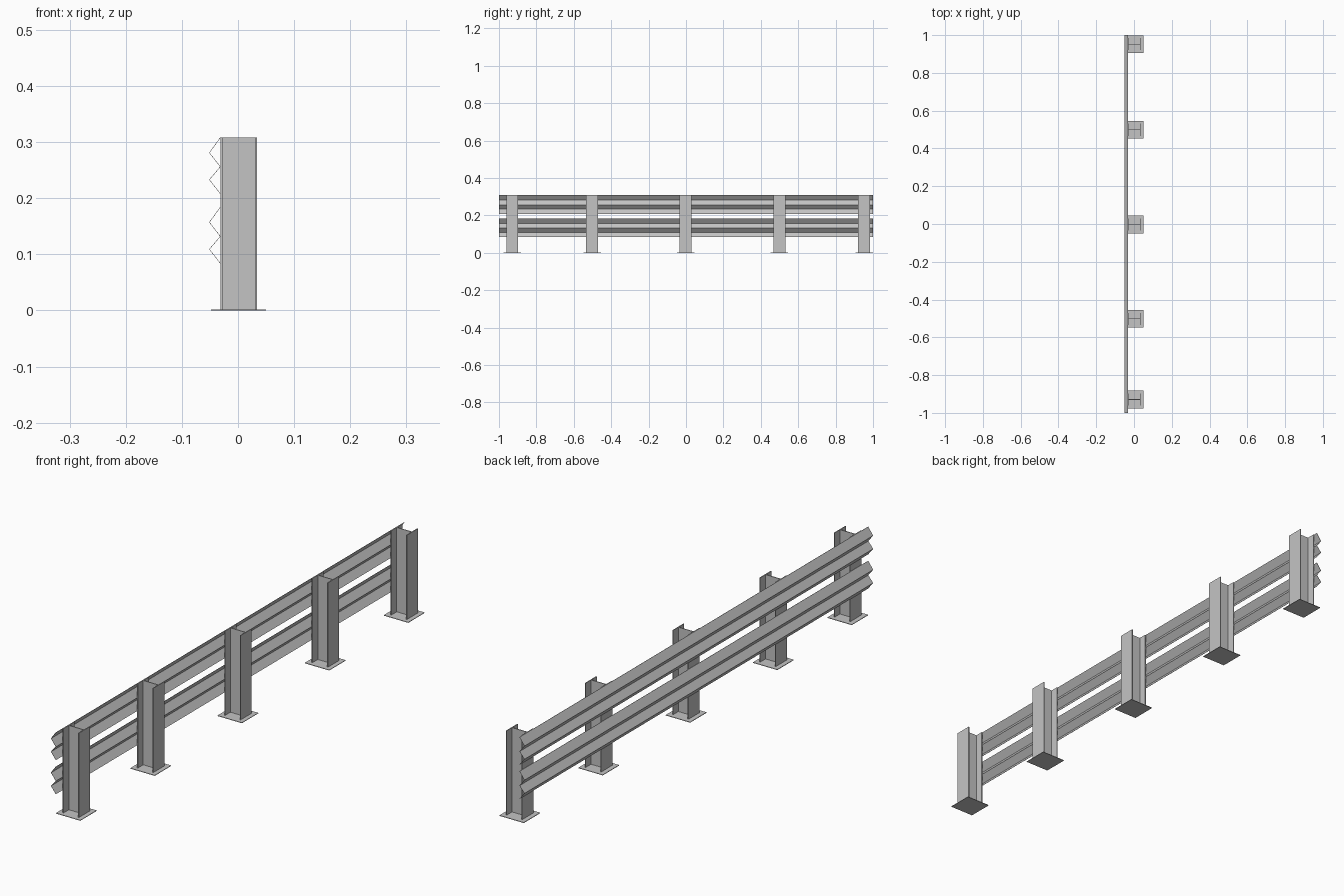
import bpy
import bmesh

cube = bpy.data.objects.get("Cube")
if cube:
    bpy.data.objects.remove(cube, do_unlink=True)

steel = bpy.data.materials.new("galvanised grey")
steel.use_nodes = True
GREY = (0.55, 0.55, 0.55, 1)
steel.diffuse_color = GREY
steel.node_tree.nodes["Principled BSDF"].inputs["Base Color"].default_value = GREY


def extrude_profile(name, points, vector, location=(0, 0, 0)):
    """Closed profile polygon swept along a vector."""
    bm = bmesh.new()
    face = bm.faces.new([bm.verts.new(p) for p in points])
    moved = bmesh.ops.extrude_face_region(bm, geom=[face])["geom"]
    verts = [g for g in moved if isinstance(g, bmesh.types.BMVert)]
    bmesh.ops.translate(bm, verts=verts, vec=vector)
    bmesh.ops.recalc_face_normals(bm, faces=bm.faces)
    mesh = bpy.data.meshes.new(name)
    bm.to_mesh(mesh)
    bm.free()
    mesh.materials.append(steel)
    obj = bpy.data.objects.new(name, mesh)
    obj.location = location
    bpy.context.collection.objects.link(obj)
    return obj


POST_TOP = 0.308
FLANGE_BACK, FLANGE_FRONT = -0.031, 0.034
HALF_WIDTH = 0.032
THICK = 0.003
HALF_WEB = 0.0015
PLATE_TOP = 0.002

# I-section post outline: one half, then its mirror
a, b = FLANGE_BACK, FLANGE_FRONT
half = [(a, HALF_WIDTH), (a + THICK, HALF_WIDTH), (a + THICK, HALF_WEB),
        (b - THICK, HALF_WEB), (b - THICK, HALF_WIDTH), (b, HALF_WIDTH)]
section = half + [(x, -y) for x, y in reversed(half)]

# Posts on base plates
plate = [(-0.048, -0.047), (0.05, -0.047), (0.05, 0.047), (-0.048, 0.047)]
for i, y in enumerate((-0.929, -0.502, -0.002, 0.499, 0.952), 1):
    extrude_profile(f"post_{i}", [(x, v, PLATE_TOP) for x, v in section],
                    (0, 0, POST_TOP - PLATE_TOP), (0, y, 0))
    extrude_profile(f"base_plate_{i}", [(x, v, 0) for x, v in plate],
                    (0, 0, PLATE_TOP), (0, y, 0))

# Two folded rails of thin zigzag sheet
SHEET = 0.001
zigzag = [(-0.031, 0.1), (-0.0505, 0.073), (-0.031, 0.048),
          (-0.0505, 0.025), (-0.031, 0)]
sheet = zigzag + [(x - SHEET, z) for x, z in reversed(zigzag)]
for name, z in (("upper_rail", 0.208), ("lower_rail", 0.084)):
    extrude_profile(name, [(x, -1, v) for x, v in sheet], (0, 2, 0), (0, 0, z))
